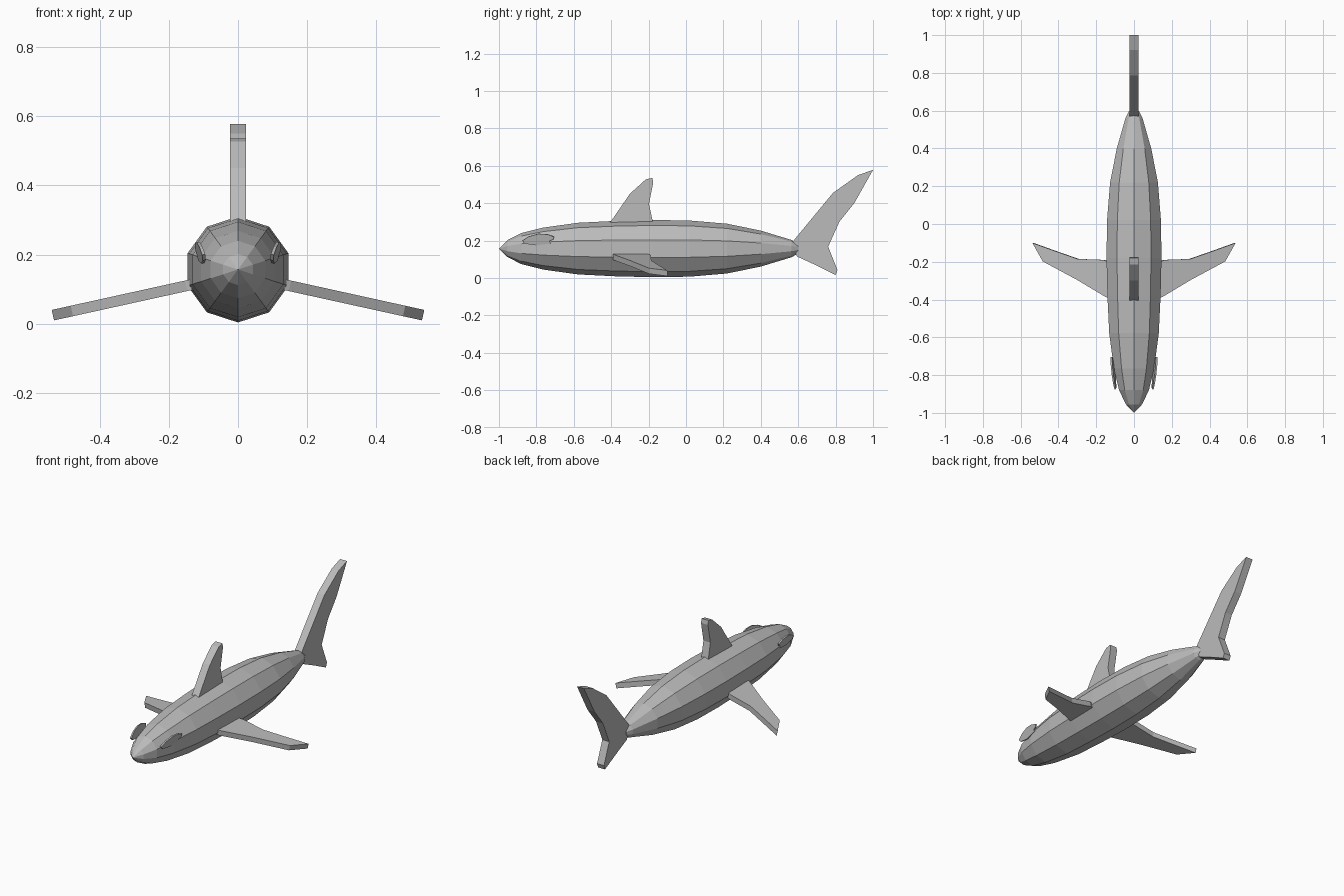
import bpy, bmesh, math
from mathutils import Matrix, Vector

cube = bpy.data.objects.get("Cube")
if cube:
    bpy.data.objects.remove(cube)

grey = bpy.data.materials.new("plain grey")
grey.use_nodes = True
grey.diffuse_color = (0.5, 0.5, 0.5, 1)
grey.node_tree.nodes["Principled BSDF"].inputs["Base Color"].default_value = (0.5, 0.5, 0.5, 1)

MID_Z = 0.157


def finish(name, bm):
    bmesh.ops.recalc_face_normals(bm, faces=bm.faces)
    mesh = bpy.data.meshes.new(name)
    bm.to_mesh(mesh)
    bm.free()
    mesh.materials.append(grey)
    obj = bpy.data.objects.new(name, mesh)
    bpy.context.collection.objects.link(obj)
    return obj


def plate(name, outline, to_3d, thickness):
    """Flat slab: an outline placed by to_3d, thickened evenly about its plane."""
    bm = bmesh.new()
    points = [to_3d(a, b) for a, b in outline]
    face = bm.faces.new([bm.verts.new(p) for p in points])
    face.normal_update()
    normal = face.normal.copy()
    bmesh.ops.translate(bm, verts=bm.verts, vec=normal * -thickness / 2)
    made = bmesh.ops.extrude_face_region(bm, geom=[face], use_keep_orig=True)
    moved = [v for v in made["geom"] if isinstance(v, bmesh.types.BMVert)]
    bmesh.ops.translate(bm, verts=moved, vec=normal * thickness)
    return finish(name, bm)


# Body: ten-sided rings along y, pointed nose and closed tail root
SIDES = 10
profile = [(-0.955, 0.045), (-0.88, 0.083), (-0.765, 0.112), (-0.578, 0.138),
           (-0.38, 0.148), (-0.18, 0.153), (0.02, 0.15), (0.22, 0.133),
           (0.4, 0.096), (0.565, 0.046), (0.6, 0.026)]
bm = bmesh.new()
rings = []
for y, r in profile:
    angles = [math.tau * i / SIDES for i in range(SIDES)]
    rings.append([bm.verts.new((r * math.sin(a), y, MID_Z + r * math.cos(a))) for a in angles])
nose = bm.verts.new((0, -1, MID_Z))
for i in range(SIDES):
    j = (i + 1) % SIDES
    bm.faces.new((nose, rings[0][i], rings[0][j]))
    for a, b in zip(rings, rings[1:]):
        bm.faces.new((a[i], a[j], b[j], b[i]))
bm.faces.new(rings[-1])
finish("body", bm)

# Upright fins on the centre line, outlined in (y, z)
upright = lambda y, z: (0, y, z)
dorsal = [(-0.41, 0.29), (-0.3, 0.45), (-0.215, 0.527), (-0.18, 0.535),
          (-0.175, 0.51), (-0.198, 0.395), (-0.175, 0.29)]
plate("dorsal_fin", dorsal, upright, 0.046)

tail = [(0.567, 0.19), (0.786, 0.455), (0.92, 0.55), (1, 0.578), (0.9, 0.4),
        (0.82, 0.3), (0.76, 0.167), (0.81, 0.043), (0.8, 0.016),
        (0.68, 0.075), (0.593, 0.115)]
plate("tail_fin", tail, upright, 0.046)

# Paired side fins sloping down, outlined in (x, y); eyes outlined in (y, z)
side_fin = [(0.11, -0.4), (0.15, -0.385), (0.3, -0.295), (0.48, -0.198),
            (0.535, -0.1), (0.41, -0.145), (0.295, -0.185), (0.16, -0.19), (0.11, -0.21)]
eye = [(-0.875, 0.2), (-0.84, 0.222), (-0.79, 0.236), (-0.74, 0.234), (-0.705, 0.22),
       (-0.71, 0.206), (-0.73, 0.198), (-0.725, 0.185), (-0.8, 0.175), (-0.86, 0.184)]
for side, s in (("left", 1), ("right", -1)):
    plate(side + "_fin", side_fin,
          lambda x, y: (s * x, y, 0.112 - 0.22 * (x - 0.14)), 0.031)
    plate(side + "_eye", eye,
          lambda y, z: (s * (0.109 + 0.1 * (y + 0.79) + 0.2 * (z - 0.207)), y, z), 0.009)
